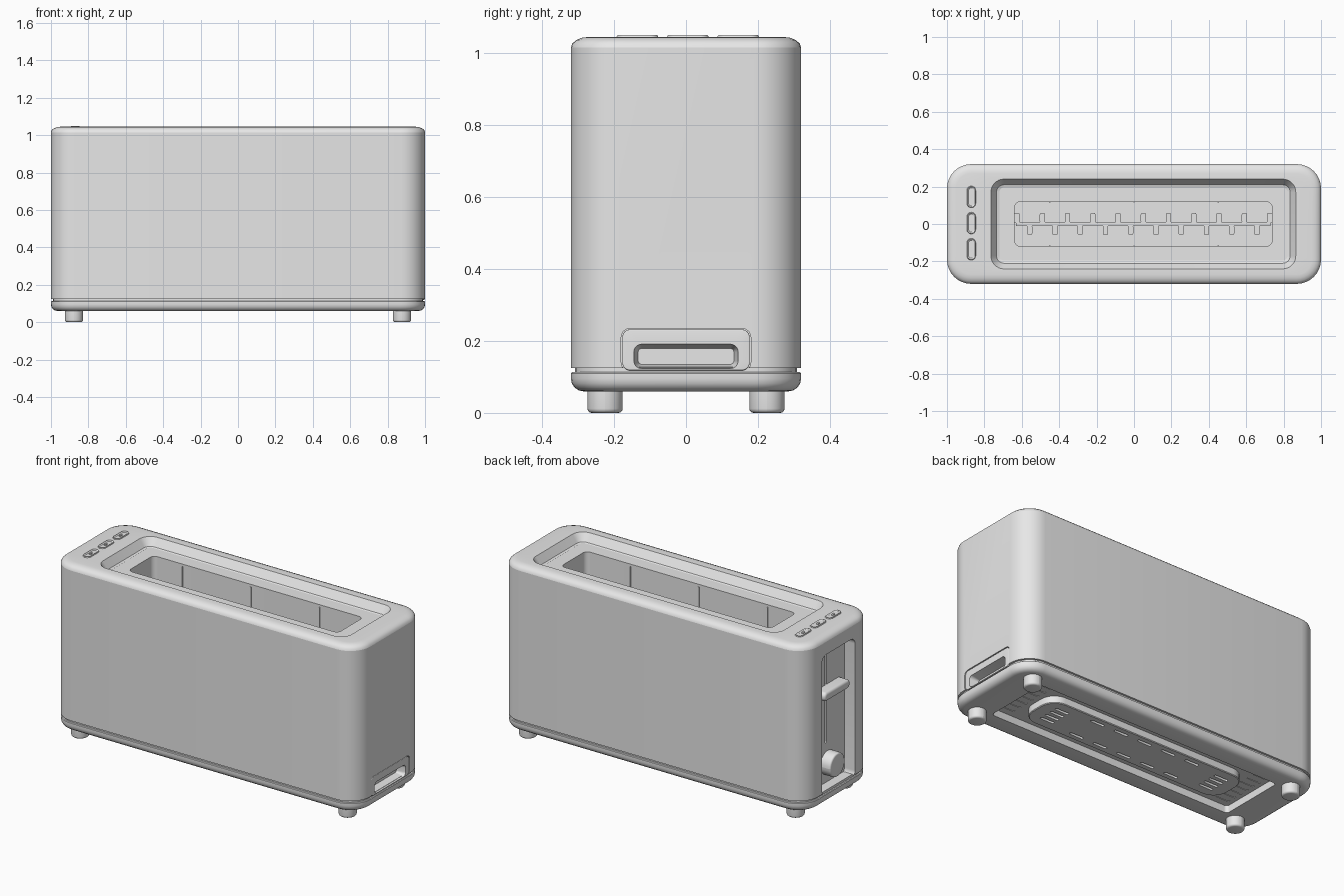
import bpy
import bmesh
import math

cube = bpy.data.objects.get("Cube")
if cube:
    bpy.data.objects.remove(cube, do_unlink=True)

grey = (0.8, 0.8, 0.8, 1)
metal = bpy.data.materials.new("light grey")
metal.use_nodes = True
metal.diffuse_color = grey
metal.node_tree.nodes["Principled BSDF"].inputs["Base Color"].default_value = grey


class Outline:
    """Rounded rectangle that can be inset evenly."""

    def __init__(self, half_u, half_v, radius, centre_u=0, centre_v=0):
        self.half_u, self.half_v = half_u, half_v
        self.radius = max(radius, 0.001)
        self.centre_u, self.centre_v = centre_u, centre_v

    def inset(self, distance):
        return Outline(self.half_u - distance, self.half_v - distance,
                       self.radius - distance, self.centre_u, self.centre_v)

    def points(self, steps):
        result = []
        for quarter, (side_u, side_v) in enumerate([(1, 1), (-1, 1), (-1, -1), (1, -1)]):
            corner_u = self.centre_u + side_u * (self.half_u - self.radius)
            corner_v = self.centre_v + side_v * (self.half_v - self.radius)
            for step in range(steps + 1):
                angle = math.pi / 2 * (quarter + step / steps)
                result.append((corner_u + self.radius * math.cos(angle),
                               corner_v + self.radius * math.sin(angle)))
        return result


def flat(outline, *levels):
    """Rings of the same outline at several levels."""
    return [(level, outline) for level in levels]


def edge(outline, level, rise, run, steps=4):
    """Rings of a rounded edge, curving inward from the given level."""
    angles = [math.pi / 2 * step / steps for step in range(steps + 1)]
    return [(level + rise * math.sin(angle), outline.inset(run * (1 - math.cos(angle))))
            for angle in angles]


def skin(bm, rings, axis="z", wrap=False, steps=8):
    """Skin a stack of rings, then cap both ends or wrap them together."""
    loops = [[bm.verts.new((u, v, level) if axis == "z" else (level, u, v))
              for u, v in outline.points(steps)] for level, outline in rings]
    pairs = list(zip(loops, loops[1:]))
    if wrap:
        pairs.append((loops[-1], loops[0]))
    else:
        bm.faces.new(loops[0])
        bm.faces.new(loops[-1])
    for lower, upper in pairs:
        for i in range(len(lower)):
            bm.faces.new((lower[i - 1], lower[i], upper[i], upper[i - 1]))


def activate(obj):
    bpy.ops.object.select_all(action="DESELECT")
    obj.select_set(True)
    bpy.context.view_layer.objects.active = obj


def smooth(obj):
    activate(obj)
    bpy.ops.object.shade_smooth_by_angle(angle=math.radians(35))


def finish(bm, name):
    bmesh.ops.recalc_face_normals(bm, faces=bm.faces)
    mesh = bpy.data.meshes.new(name)
    bm.to_mesh(mesh)
    bm.free()
    mesh.materials.append(metal)
    obj = bpy.data.objects.new(name, mesh)
    bpy.context.collection.objects.link(obj)
    smooth(obj)
    return obj


def loft(name, rings, axis="z", wrap=False):
    bm = bmesh.new()
    skin(bm, rings, axis, wrap)
    return finish(bm, name)


def cut(obj, cutter):
    modifier = obj.modifiers.new("cut", "BOOLEAN")
    modifier.operation, modifier.solver, modifier.object = "DIFFERENCE", "EXACT", cutter
    activate(obj)
    bpy.ops.object.modifier_apply(modifier=modifier.name)
    bpy.data.objects.remove(cutter, do_unlink=True)
    smooth(obj)


# Main levels and outlines shared by the parts
base_bottom, base_top = 0.06, 0.11
shell_bottom, shell_top, lid_top = 0.125, 1.015, 1.045
rim_level, cavity_floor = 1, 0.22
end_floor = 0.93
shell = Outline(1, 0.32, 0.13)
slot_centre = 0.05
slot = Outline(0.69, 0.12, 0.03, slot_centre)
rim = Outline(0.815, 0.24, 0.07, slot_centre)

# Outer shell with the toasting cavity
shoulder = rim_level - 0.015
body = loft("body_shell", flat(shell, shell_bottom, shell_top)
            + flat(shell.inset(0.02), shell_top, shoulder)
            + flat(slot, shoulder, cavity_floor))

# Lever recess on one end, tray opening on the other
recess = Outline(0.155, 0.415, 0.04, centre_v=0.525)
lever_slot = Outline(0.008, 0.27, 0.008, 0.02, 0.63)
tray = Outline(0.18, 0.06, 0.025, centre_v=0.175)
cut(body, loft("recess_cutter", flat(recess, -end_floor, -1.1), "x"))
cut(body, loft("lever_slot_cutter", flat(lever_slot, -0.9, -0.95), "x"))
cut(body, loft("tray_cutter", flat(tray, end_floor, 1.1), "x"))

# Lid with a rounded edge, sloping sunken rim and slot lip
sunk = rim.inset(0.03)
loft("lid", edge(shell, shell_top, lid_top - shell_top, 0.05)
     + flat(rim, lid_top) + flat(sunk, rim_level)
     + flat(sunk.inset(0.015), rim_level - 0.005, rim_level)
     + flat(slot.inset(0.002), rim_level, shoulder)
     + flat(shell.inset(0.03), shoulder), wrap=True)

# Three dished push buttons, each with a small raised mark
button_top = lid_top + 0.005
for number in range(3):
    y = 0.145 - number * 0.14
    pill = Outline(0.024, 0.058, 0.024, -0.87, y)
    mark = Outline(0.006, 0.012, 0.006, -0.87, y)
    loft(f"button_{number}", flat(pill, rim_level, lid_top)
         + flat(pill.inset(0.003), button_top) + flat(pill.inset(0.01), lid_top))
    loft(f"button_mark_{number}", flat(mark, rim_level, button_top))

# Bread lift: a thin rail with teeth alternating to both sides
lift = 0.5
bm = bmesh.new()
skin(bm, flat(Outline(0.68, 0.012, 0.003, slot_centre), lift - 0.02, lift))
for tooth in range(21):
    side = 1 if tooth % 2 == 0 else -1
    finger = Outline(0.014, 0.028, 0.01, slot_centre + (tooth - 10) * 0.0675, side * 0.032)
    skin(bm, flat(finger, lift - 0.01, lift + 0.005), steps=3)
finish(bm, "bread_lift")

# Upright ribs on the cavity walls
bm = bmesh.new()
for x in (-0.45, 0, 0.45):
    for side in (-1, 1):
        rib = Outline(0.004, 0.004, 0.001, x, side * slot.half_v)
        skin(bm, flat(rib, cavity_floor, shoulder), steps=1)
finish(bm, "cavity_ribs")

# Lever and browning knob inside the end recess
handle = Outline(0.12, 0.026, 0.024, centre_v=0.68)
knob = Outline(0.07, 0.07, 0.07, centre_v=0.24)
loft("lever", flat(handle, -0.9) + edge(handle, -0.98, -0.015, 0.015), "x")
loft("browning_knob", flat(knob, -0.9) + edge(knob, -0.985, -0.01, 0.01), "x")

# Crumb tray front with a finger scoop
front = tray.inset(0.003)
scoop = Outline(0.145, 0.034, 0.022, centre_v=0.157)
loft("crumb_tray", flat(front, end_floor) + edge(front, 0.995, 0.003, 0.003)
     + flat(scoop, 0.998) + flat(scoop.inset(0.012), 0.945), "x")

# Shadow gap between shell and base
loft("base_gap", flat(shell.inset(0.012), base_top - 0.005, shell_bottom + 0.002))

# Base with a sunken underside and a central raised panel
panel = Outline(0.66, 0.125, 0.09)
sunken = Outline(0.8, 0.2, 0.02)
ceiling = base_top - 0.008
curve = 0.035
loft_rings = flat(panel.inset(0.004), base_bottom) + flat(panel, base_bottom + 0.004, ceiling)
loft_rings += flat(sunken, ceiling, base_bottom)
loft_rings += reversed(edge(shell, base_bottom + curve, -curve, curve))
loft_rings += flat(shell, base_top) + flat(shell.inset(0.004), base_top + 0.003)
base = loft("base", loft_rings)

# Ventilation slots in the underside
slots = bmesh.new()


def vent(x, y, depth):
    skin(slots, flat(Outline(0.045, 0.008, 0.008, x, y), 0.04, depth), steps=3)


for side in (-1, 1):
    for row in range(-3, 4):
        vent(side * 0.73, row * 0.05, base_top)
    for row in (-1.5, -0.5, 0.5, 1.5):
        vent(side * 0.54, row * 0.04, ceiling)
    for column in range(-2, 3):
        vent(column * 0.16, side * 0.085, ceiling)
        vent(column * 0.16, side * 0.165, base_top)
cut(base, finish(slots, "slot_cutter"))

# Feet
for side, x in (("right", -0.877), ("left", 0.877)):
    for end, y in (("front", -0.225), ("back", 0.225)):
        foot = Outline(0.049, 0.049, 0.049, x, y)
        rounding = 0.012
        loft(f"{end}_{side}_foot", flat(foot, base_bottom + 0.005)
             + edge(foot, rounding, -rounding, rounding))
